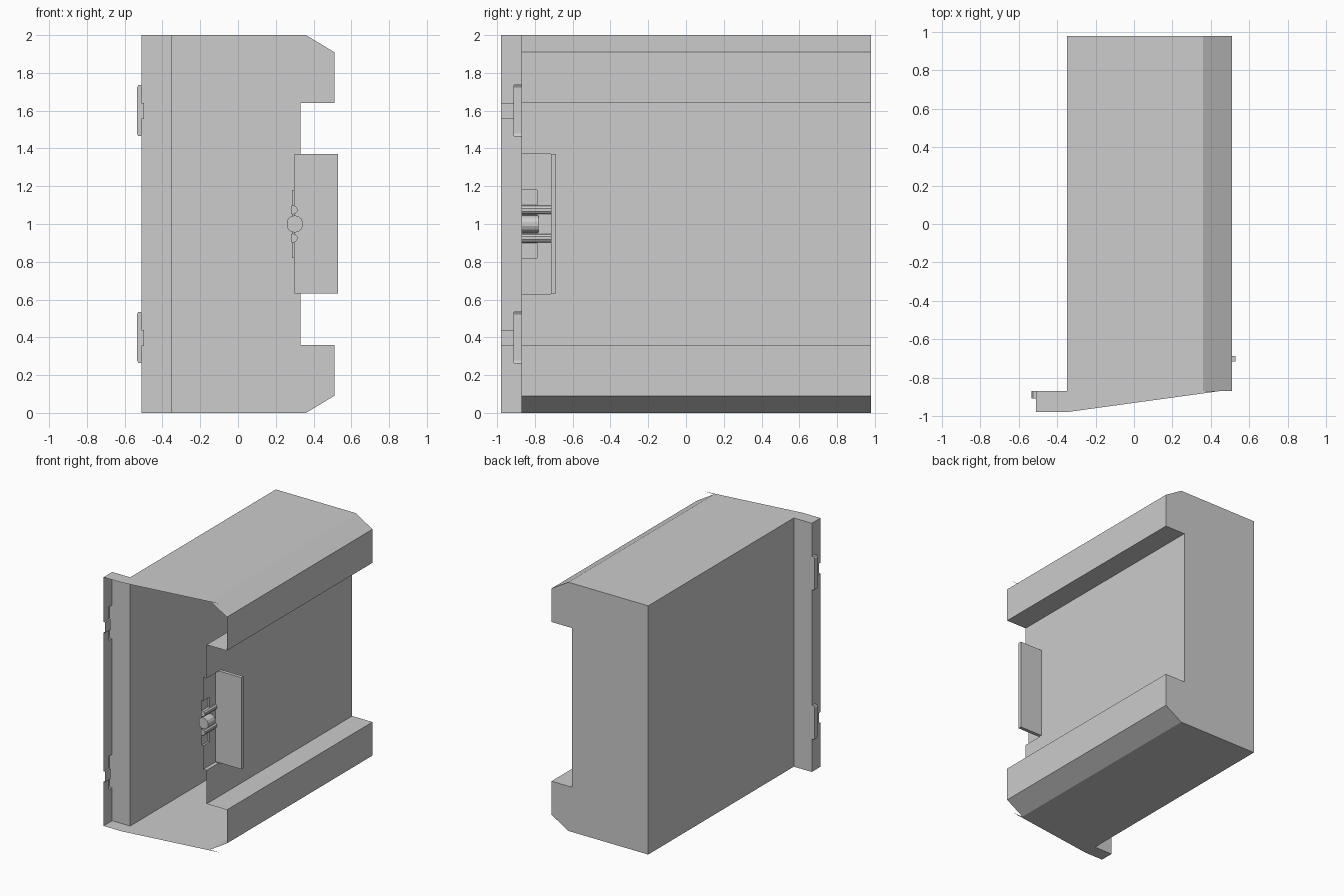
import bpy
import bmesh
import math

if "Cube" in bpy.data.objects:
    bpy.data.objects.remove(bpy.data.objects["Cube"])

grey = bpy.data.materials.new("light_grey")
grey.use_nodes = True
grey.diffuse_color = (0.604, 0.604, 0.604, 1)
grey.node_tree.nodes["Principled BSDF"].inputs["Base Color"].default_value = (0.604, 0.604, 0.604, 1)

# Depth stations from front to back
FRONT, CLIP, RIM, STEP, LATCH, BACK = -0.98, -0.91, -0.87, -0.79, -0.715, 0.98


def finish(name, bm):
    mesh = bpy.data.meshes.new(name)
    bm.to_mesh(mesh)
    bm.free()
    mesh.materials.append(grey)
    obj = bpy.data.objects.new(name, mesh)
    bpy.context.collection.objects.link(obj)
    return obj


def sheet(name, profile, y0, y1, closed=False, cap_back=False, cap_front=False):
    """Extrude an (x, z) outline along y as a thin shell."""
    bm = bmesh.new()
    a = [bm.verts.new((x, y0, z)) for x, z in profile]
    b = [bm.verts.new((x, y1, z)) for x, z in profile]
    n = len(profile)
    for i in range(n if closed else n - 1):
        j = (i + 1) % n
        bm.faces.new((a[i], b[i], b[j], a[j]))
    if cap_back:
        bm.faces.new(b[::-1])
    if cap_front:
        bm.faces.new(a)
    return finish(name, bm)


def polygon(name, points):
    bm = bmesh.new()
    bm.faces.new([bm.verts.new(p) for p in points])
    return finish(name, bm)


def box(name, lo, hi):
    profile = [(lo[0], lo[2]), (hi[0], lo[2]), (hi[0], hi[2]), (lo[0], hi[2])]
    return sheet(name, profile, lo[1], hi[1], True, True, True)


def mirror_z(half):
    """Complete a lower outline with its reflection about mid height."""
    return half + [(x, 2 - z) for x, z in reversed(half)]


# Main housing: hollow, open at the front, with a rail channel on its left
lower = [(-0.35, 0), (0.36, 0), (0.51, 0.09), (0.51, 0.36), (0.33, 0.36)]
notch = [(0.33, 0.63), (0.30, 0.63)]
step = [(0.30, 0.82), (0.285, 0.82), (0.285, 0.90)]
sheet("housing", mirror_z(lower), LATCH, BACK, True, True)
sheet("housing_latch_section", mirror_z(lower + notch), STEP, LATCH, True)
sheet("housing_front_section", mirror_z(lower + notch + step), RIM, STEP, True)
polygon("latch_step_end", [(0.285, STEP, 0.82), (0.30, STEP, 0.82),
                           (0.30, STEP, 1.18), (0.285, STEP, 1.18)])

# Top and bottom front lips with slanted edge
lip = [(-0.51, FRONT), (-0.35, FRONT), (0.45, RIM), (-0.51, RIM)]
polygon("top_lip", [(x, y, 2) for x, y in lip])
polygon("bottom_lip", [(x, y, 0) for x, y in reversed(lip)])

# Flange along the right front edge
polygon("flange_back", [(-0.51, RIM, 0), (-0.51, RIM, 2), (-0.35, RIM, 2), (-0.35, RIM, 0)])
bumps, bulges = [(-0.51, 2)], [(-0.51, 2)]
for name, z in (("upper", 1.6), ("lower", 0.4)):
    bump = [(-0.51, z + 0.04), (-0.497, z + 0.04), (-0.497, z - 0.045), (-0.51, z - 0.045)]
    bulge = [(-0.51, z + 0.135), (-0.527, z + 0.135), (-0.535, z + 0.122),
             (-0.535, z - 0.122), (-0.527, z - 0.135), (-0.51, z - 0.135)]
    bumps += bump
    bulges += bulge
    # Ends closing each snap clip
    polygon(name + "_clip_front", [(x, CLIP, v) for x, v in bulge])
    polygon(name + "_clip_back", [(x, RIM, v) for x, v in reversed(bulge)])
    polygon(name + "_bump_end", [(x, CLIP, v) for x, v in bump])
sheet("flange_wall_front", bumps + [(-0.51, 0)], FRONT, CLIP)
sheet("flange_wall_clips", bulges + [(-0.51, 0)], CLIP, RIM)

# Latch plate standing out of the channel
box("latch_plate", (0.30, LATCH, 0.633), (0.53, -0.687, 1.37))


def pin(name, x, z, radius, y1, sides, flat):
    """Round pin along y, flattened on its inner side."""
    ring = []
    for i in range(sides):
        t = 2 * math.pi * (i + 0.5) / sides
        ring.append((max(x + radius * math.cos(t), flat), z + radius * math.sin(t)))
    return sheet(name, ring, RIM, y1, True, True, True)


# Latch hinge: centre pin between two ribs
pin("hinge_pin", 0.30, 1.0, 0.045, -0.78, 14, 0.26)
for name, z in (("upper_rib", 1.075), ("lower_rib", 0.925)):
    pin(name, 0.29, z, 0.025, LATCH, 10, 0.28)
